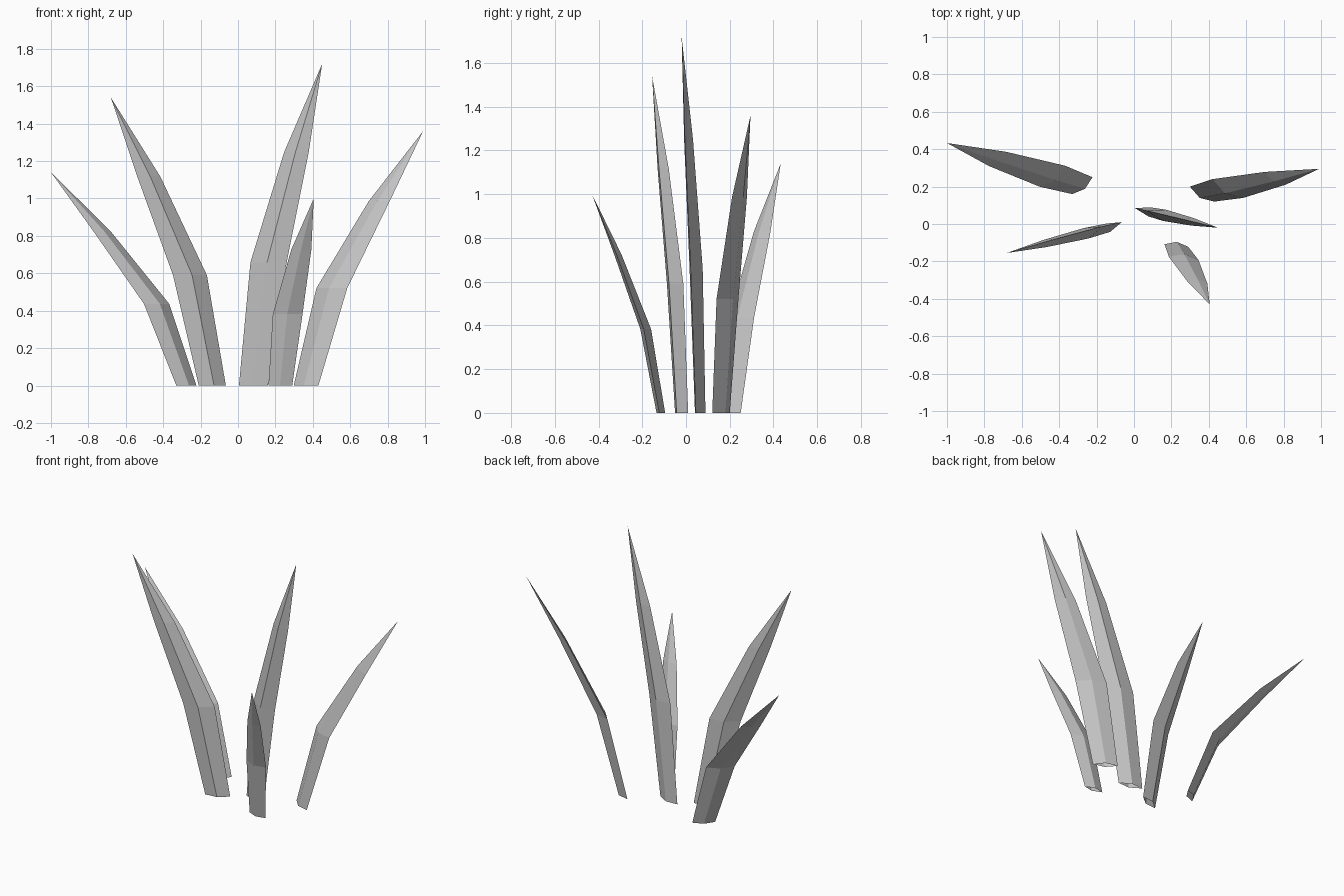
import bpy
from mathutils import Vector

if "Cube" in bpy.data.objects:
    bpy.data.objects.remove(bpy.data.objects["Cube"])

grey = bpy.data.materials.new("plain grey")
grey.diffuse_color = (0.55, 0.55, 0.55, 1)
grey.use_nodes = True
grey.node_tree.nodes["Principled BSDF"].inputs["Base Color"].default_value = grey.diffuse_color

# Ring profile shared by all leaves: (height fraction, lean fraction, width scale)
RINGS = [(0.0, 0.0, 1.0), (0.383, 0.22, 1.25), (0.725, 0.625, 0.85)]


def leaf(name, left, right, tip):
    """Tapered bent blade with a thin diamond section; left/right are base edges."""
    left, right, tip = Vector((*left, 0)), Vector((*right, 0)), Vector(tip)
    base = (left + right) / 2
    half = (right - left) / 2
    ridge = Vector((half.y, -half.x, 0)) * 0.31
    lean = tip - base
    verts = []
    for h, l, s in RINGS:
        c = Vector((base.x + lean.x * l, base.y + lean.y * l, tip.z * h))
        verts += [c - half * s, c + ridge * s, c + half * s, c - ridge * s]
    verts.append(tip)
    faces = []
    for i in range(4):
        j = (i + 1) % 4
        for r in (0, 4):
            faces.append((r + i, r + j, r + 4 + j, r + 4 + i))
        faces.append((8 + i, 8 + j, 12))
    mesh = bpy.data.meshes.new(name)
    mesh.from_pydata(verts, [], faces)
    mesh.materials.append(grey)
    obj = bpy.data.objects.new(name, mesh)
    bpy.context.collection.objects.link(obj)


# Five leaves, open at the base
leaf("left_outer_leaf", (-0.33, 0.16), (-0.222, 0.25), (-1.0, 0.433, 1.14))
leaf("left_inner_leaf", (-0.21, -0.05), (-0.065, 0.01), (-0.68, -0.155, 1.54))
leaf("tall_centre_leaf", (0.005, 0.085), (0.16, 0.045), (0.45, -0.02, 1.72))
leaf("right_outer_leaf", (0.298, 0.20), (0.43, 0.12), (0.99, 0.295, 1.36))
leaf("short_front_leaf", (0.163, -0.108), (0.29, -0.122), (0.405, -0.43, 1.0))
